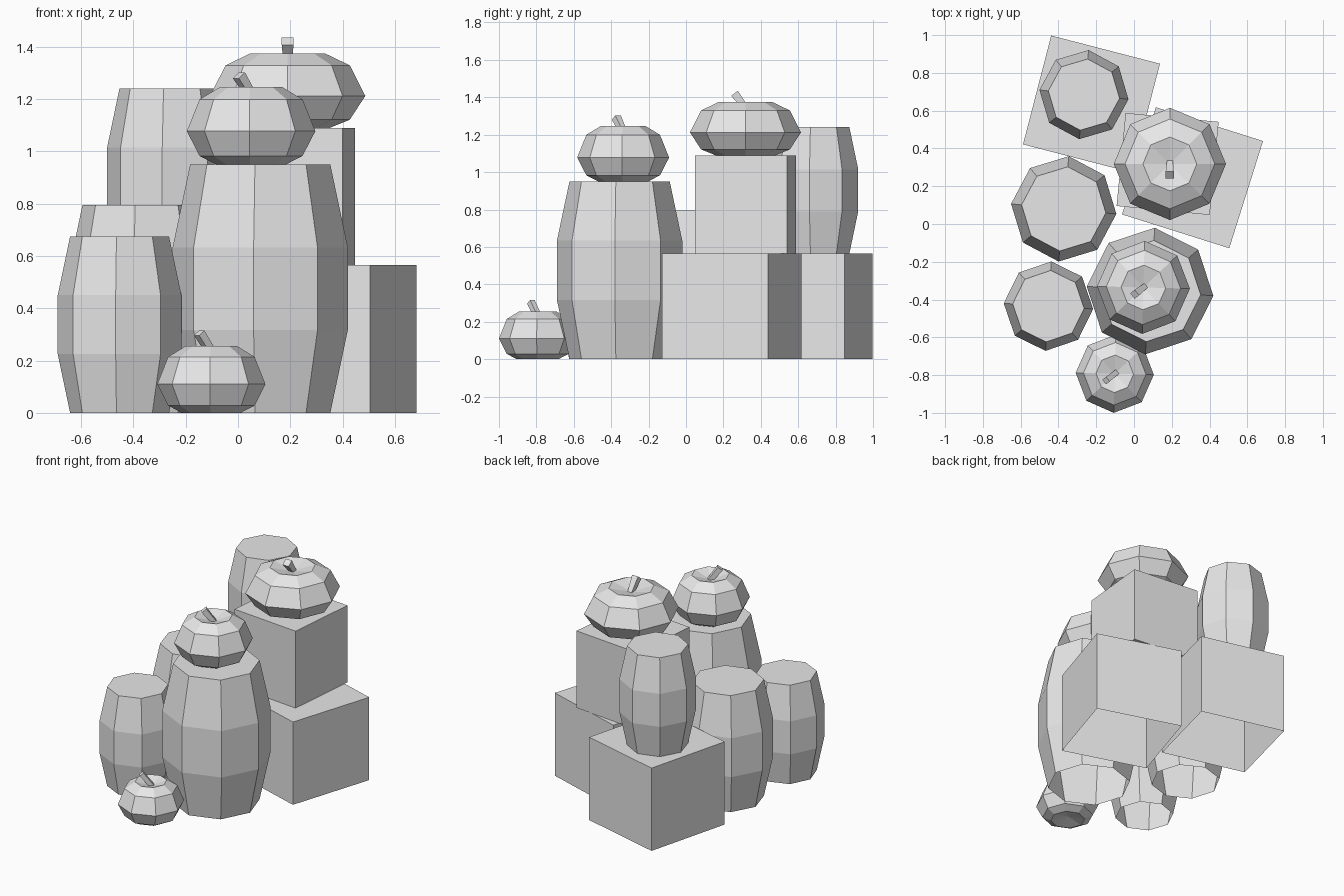
import bpy, bmesh, math
from mathutils import Vector, Matrix

old = bpy.data.objects.get("Cube")
if old:
    bpy.data.objects.remove(old, do_unlink=True)

grey = bpy.data.materials.new("light_grey")
grey.use_nodes = True
grey.diffuse_color = (0.8, 0.8, 0.8, 1)
grey.node_tree.nodes["Principled BSDF"].inputs["Base Color"].default_value = (0.8, 0.8, 0.8, 1)


def finish(bm, name, location, turn=0):
    """Store the mesh as a flat-shaded object."""
    bmesh.ops.recalc_face_normals(bm, faces=bm.faces)
    mesh = bpy.data.meshes.new(name)
    bm.to_mesh(mesh)
    bm.free()
    mesh.materials.append(grey)
    obj = bpy.data.objects.new(name, mesh)
    obj.location = location
    obj.rotation_euler.z = math.radians(turn)
    bpy.context.collection.objects.link(obj)
    return obj


def lathe(bm, profile, sides=8):
    """Stack rings of (radius, height); returns the rings."""
    rings = []
    for r, z in profile:
        angles = [2 * math.pi * i / sides for i in range(sides)]
        rings.append([bm.verts.new((r * math.cos(a), r * math.sin(a), z)) for a in angles])
    for low, high in zip(rings, rings[1:]):
        for i in range(sides):
            j = (i + 1) % sides
            bm.faces.new((low[i], low[j], high[j], high[i]))
    return rings


def crate(name, x, y, z, size, height, turn, open_base):
    bm = bmesh.new()
    bmesh.ops.create_cube(bm, size=1)
    bmesh.ops.transform(bm, verts=bm.verts, matrix=Matrix.Diagonal((size, size, height, 1)))
    if open_base:
        base = min(bm.faces, key=lambda f: f.calc_center_median().z)
        bmesh.ops.delete(bm, geom=[base], context='FACES_ONLY')
    finish(bm, name, (x, y, z + height / 2), turn)


def barrel(name, x, y, z, radius, height, turn):
    # straight belly with tapered ends, lid on top, open underneath
    bm = bmesh.new()
    profile = [(0.8, 0), (1, 1 / 3), (1, 2 / 3), (0.8, 1)]
    rings = lathe(bm, [(r * radius, h * height) for r, h in profile])
    bm.faces.new(rings[-1])
    finish(bm, name, (x, y, z), turn)


def pumpkin(name, x, y, z, radius, height, turn, lean):
    # squat body with dimples at both poles
    bm = bmesh.new()
    profile = [(0.54, 0), (0.8, 0.11), (1, 0.43), (0.8, 0.84), (0.48, 1)]
    rings = lathe(bm, [(r * radius, h * height) for r, h in profile])
    for ring, h in ((rings[0], 0.1), (rings[-1], 0.88)):
        pole = bm.verts.new((0, 0, h * height))
        for i, v in enumerate(ring):
            bm.faces.new((v, ring[(i + 1) % len(ring)], pole))
    finish(bm, name, (x, y, z), turn)

    # square stem, wider at the tip, leaning over
    bm = bmesh.new()
    length = 0.12
    bmesh.ops.create_cone(bm, cap_ends=True, segments=4, radius1=0.02,
                          radius2=0.108 * radius, depth=length)
    bmesh.ops.rotate(bm, verts=bm.verts, matrix=Matrix.Rotation(math.pi / 4, 3, 'Z'))
    bmesh.ops.translate(bm, verts=bm.verts, vec=(0, 0, length / 2))
    bmesh.ops.rotate(bm, verts=bm.verts, matrix=Matrix.Rotation(math.radians(38), 3, 'X'))
    base = Vector((x, y, z + 0.83 * height))
    away = Matrix.Rotation(math.radians(lean), 3, 'Z') @ Vector((0, 0.015, 0))
    finish(bm, name + "_stem", base + away, lean)


crate("back_crate", -0.225, 0.635, 0, 0.595, 0.565, -14.5, True)
crate("right_crate", 0.31, 0.245, 0, 0.595, 0.565, -17.5, True)
crate("upper_crate", 0.178, 0.318, 0.565, 0.495, 0.525, -5.5, False)

barrel("large_barrel", 0.085, -0.355, 0, 0.336, 0.95, -4.3)
barrel("front_barrel", -0.453, -0.435, 0, 0.237, 0.675, -3.6)
barrel("middle_barrel", -0.372, 0.08, 0, 0.28, 0.795, -5.5)
barrel("raised_barrel", -0.265, 0.685, 0.565, 0.237, 0.675, -6)

pumpkin("barrel_pumpkin", 0.05, -0.336, 0.95, 0.246, 0.297, -1.5, -52)
pumpkin("crate_pumpkin", 0.19, 0.318, 1.09, 0.297, 0.285, 0, 0)
pumpkin("ground_pumpkin", -0.102, -0.793, 0, 0.207, 0.255, -1.5, -52)
